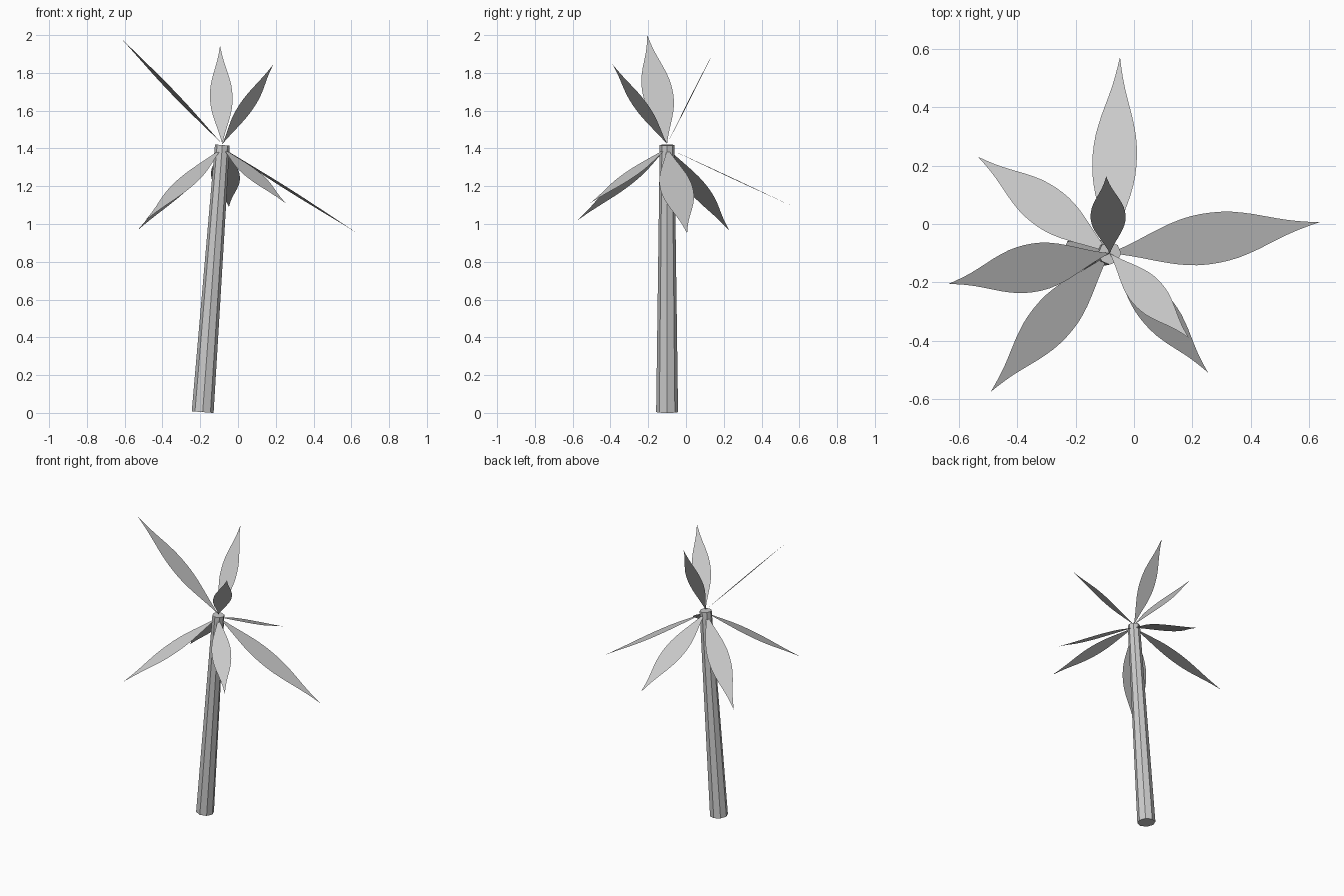
import bpy
import bmesh
from mathutils import Matrix, Vector

cube = bpy.data.objects.get("Cube")
if cube:
    bpy.data.objects.remove(cube, do_unlink=True)

grey = bpy.data.materials.new("plain_grey")
grey.use_nodes = True
colour = (0.6, 0.6, 0.6, 1)
grey.diffuse_color = colour
grey.node_tree.nodes["Principled BSDF"].inputs["Base Color"].default_value = colour


def add_object(name, bm):
    mesh = bpy.data.meshes.new(name)
    bm.to_mesh(mesh)
    bm.free()
    mesh.materials.append(grey)
    obj = bpy.data.objects.new(name, mesh)
    bpy.context.collection.objects.link(obj)
    return obj


# Leaning, tapered eight-sided trunk with square-cut ends
foot = Vector((-0.187, -0.10, 0.004))
crown = Vector((-0.083, -0.10, 1.418))
axis = crown - foot
bm = bmesh.new()
bmesh.ops.create_cone(bm, cap_ends=True, segments=8, radius1=0.058,
                      radius2=0.039, depth=axis.length)
turn = Vector((0, 0, 1)).rotation_difference(axis).to_matrix().to_4x4()
bm.transform(Matrix.Translation((foot + crown) / 2) @ turn)
add_object("trunk", bm)

# Relative half width of a leaf at even steps from stem to tip
PROFILE = (0, 0.11, 0.24, 0.38, 0.53, 0.67, 0.8, 0.9, 0.97, 1, 1,
           0.97, 0.91, 0.81, 0.69, 0.55, 0.41, 0.28, 0.17, 0.08, 0)


def add_leaf(name, tip):
    """Flat leaf from the crown to the tip, its width kept level."""
    tip = Vector(tip)
    base = crown + Vector((0, 0, 0.005 if tip.z > crown.z else -0.015))
    along = tip - base
    side = along.cross(Vector((0, 0, 1))).normalized() * along.length * 0.102
    bm = bmesh.new()
    last = len(PROFILE) - 1
    left, right = [], []
    for i, width in enumerate(PROFILE):
        centre = base + along * i / last
        if width == 0:
            point = bm.verts.new(centre)
            left.append(point)
        else:
            left.append(bm.verts.new(centre - side * width))
            right.append(bm.verts.new(centre + side * width))
    bm.faces.new(right + left[::-1])
    bm.normal_update()
    if bm.faces[:][0].normal.z < 0:
        bmesh.ops.reverse_faces(bm, faces=bm.faces[:])
    add_object(name, bm)


# Three raised leaves and five drooping ones
LEAVES = {
    "raised_leaf_right": (-0.635, -0.205, 2.0),
    "raised_leaf_back": (-0.095, 0.163, 1.945),
    "raised_leaf_front": (0.187, -0.389, 1.845),
    "drooping_leaf_back_right": (-0.534, 0.230, 0.965),
    "drooping_leaf_front_left": (0.253, -0.508, 1.11),
    "drooping_leaf_left": (0.634, 0.006, 0.95),
    "drooping_leaf_back": (-0.048, 0.572, 1.09),
    "drooping_leaf_front_right": (-0.490, -0.574, 1.02),
}
for leaf_name, leaf_tip in LEAVES.items():
    add_leaf(leaf_name, leaf_tip)
